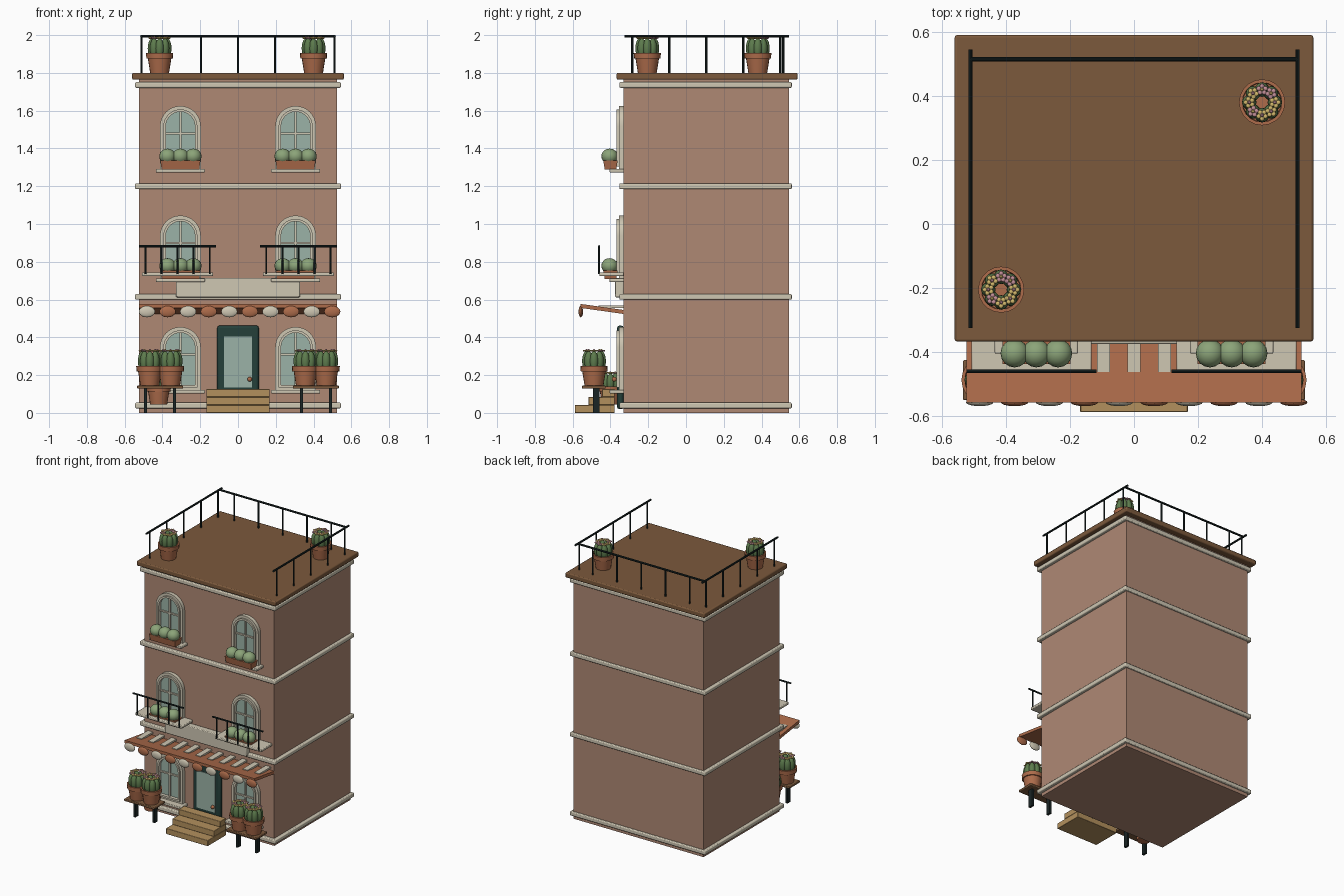
import bpy, bmesh
from math import sin, cos, pi, tau
from mathutils import Vector, Matrix

if "Cube" in bpy.data.objects:
    bpy.data.objects.remove(bpy.data.objects["Cube"])


def mat(name, r, g, b):
    m = bpy.data.materials.new(name)
    m.diffuse_color = (r, g, b, 1)
    m.use_nodes = True
    m.node_tree.nodes["Principled BSDF"].inputs["Base Color"].default_value = m.diffuse_color
    return m


BRICK = mat("brick", .43, .25, .175)
CREAM = mat("cream", .62, .57, .45)
BROWN = mat("brown", .20, .10, .045)
TERRA = mat("terracotta", .42, .15, .07)
BUSH = mat("bush", .26, .37, .19)
CACT = mat("cactus", .11, .20, .075)
GLASS = mat("glass", .33, .45, .39)
DOOR = mat("door_green", .018, .05, .042)
WOOD = mat("wood", .45, .28, .11)
IRON = mat("iron", .01, .018, .018)
PINK = mat("pink", .55, .28, .32)
YELLOW = mat("yellow", .65, .48, .15)


def finish(name, bm, material, bevel=0, smooth=True):
    bmesh.ops.recalc_face_normals(bm, faces=bm.faces[:])
    me = bpy.data.meshes.new(name)
    bm.to_mesh(me)
    bm.free()
    ob = bpy.data.objects.new(name, me)
    bpy.context.collection.objects.link(ob)
    me.materials.append(material)
    if bevel:
        mod = ob.modifiers.new("bevel", "BEVEL")
        mod.width, mod.segments = bevel, 2
    if smooth:
        bpy.ops.object.select_all(action='DESELECT')
        ob.select_set(True)
        bpy.context.view_layer.objects.active = ob
        bpy.ops.object.shade_smooth_by_angle()
    return ob


def add_box(bm, x0, x1, y0, y1, z0, z1):
    m = Matrix.Translation(((x0 + x1) / 2, (y0 + y1) / 2, (z0 + z1) / 2))
    return bmesh.ops.create_cube(bm, size=1, matrix=m @ Matrix.Diagonal((x1 - x0, y1 - y0, z1 - z0, 1)))["verts"]


def add_ball(bm, c, r, u=16, v=10):
    bmesh.ops.create_uvsphere(bm, u_segments=u, v_segments=v, radius=1,
                              matrix=Matrix.Translation(c) @ Matrix.Diagonal((*r, 1)))


def add_rod(bm, p, q, r):
    p, q = Vector(p), Vector(q)
    m = Matrix.Translation((p + q) / 2) @ (q - p).to_track_quat('Z', 'Y').to_matrix().to_4x4()
    bmesh.ops.create_cone(bm, cap_ends=True, segments=10, radius1=r, radius2=r, depth=(q - p).length, matrix=m)


def box(name, material, dims, bevel=0):
    bm = bmesh.new()
    add_box(bm, *dims)
    return finish(name, bm, material, bevel)


def arch(bm, cx, z0, spring, half, y):
    pts = [(cx - half, z0), (cx + half, z0)]
    pts += [(cx + half * cos(a * pi / 16), spring + half * sin(a * pi / 16)) for a in range(17)]
    return [bm.verts.new((x, y, z)) for x, z in pts]


def arch_ring(bm, cx, z0, spring, ro, ri, yf, yb):
    loops = [arch(bm, cx, z0, spring, ro, yb), arch(bm, cx, z0, spring, ro, yf),
             arch(bm, cx, z0 + ro - ri, spring, ri, yf), arch(bm, cx, z0 + ro - ri, spring, ri, yb)]
    n = len(loops[0])
    for a, b in zip(loops, loops[1:] + loops[:1]):
        for i in range(n):
            j = (i + 1) % n
            bm.faces.new((a[i], a[j], b[j], b[i]))
    bmesh.ops.remove_doubles(bm, verts=bm.verts[:], dist=1e-5)


# Building, bands and roof
box("building", BRICK, (-.523, .523, -.33, .545, 0, 1.77))
for n, z in (("base", .039), ("first", .614), ("second", 1.2), ("cornice", 1.736)):
    box(n + "_band", CREAM, (-.545, .545, -.353, .56, z - .015, z + .015), .006)
box("roof_slab", BROWN, (-.56, .56, -.367, .59, 1.764, 1.8), .007)

# Roof railing on three sides
bm = bmesh.new()
for x in (-.511, .511):
    add_rod(bm, (x, -.325, 1.994), (x, .545, 1.994), .007)
    for i in range(5):
        y = -.285 + .196 * i
        add_rod(bm, (x, y, 1.79), (x, y, 1.994), .006)
add_rod(bm, (-.511, .515, 1.994), (.511, .515, 1.994), .007)
for i in range(-2, 3):
    add_rod(bm, (.195 * i, .515, 1.79), (.195 * i, .515, 1.994), .006)
finish("roof_railing", bm, IRON)


# Arched windows, with planters on the upper floors
def window(cx, z, planter):
    s = z + .232
    bm = bmesh.new()
    arch_ring(bm, cx, z, s, .108, .086, -.356, -.325)
    arch_ring(bm, cx, z + .02, s, .09, .077, -.367, -.325)
    finish("window_frame", bm, CREAM)
    bm = bmesh.new()
    bm.faces.new(arch(bm, cx, z + .01, s, .085, -.343))
    finish("window_glass", bm, GLASS, smooth=False)
    bm = bmesh.new()
    add_box(bm, cx - .005, cx + .005, -.354, -.335, z + .02, s + .08)
    add_box(bm, cx - .08, cx + .08, -.354, -.335, z + .19, z + .2)
    finish("window_bars", bm, CREAM)
    box("window_sill", CREAM, (cx - .13, cx + .13, -.405, -.325, z - .012, z + .006), .004)
    if not planter:
        return
    bm = bmesh.new()
    for v in add_box(bm, cx - .106, cx + .106, -.438, -.362, z + .004, z + .05):
        if v.co.z < z + .02:
            v.co.x = cx + (v.co.x - cx) * .94
            v.co.y = -.4 + (v.co.y + .4) * .8
    finish("window_planter", bm, TERRA)
    bm = bmesh.new()
    for i in (-1, 0, 1):
        add_ball(bm, (cx + .068 * i, -.404, z + .073), (.044, .044, .041))
    finish("planter_bushes", bm, BUSH)


for side in (-1, 1):
    window(side * .305, .115, False)
    window(side * .305, .705, True)
    window(side * .305, 1.285, True)
    # Balcony
    cx = side * .32
    box("balcony_slab", CREAM, (cx - .188, cx + .188, -.458, -.33, .724, .744), .005)
    bm = bmesh.new()
    add_rod(bm, (cx - .203, -.46, .882), (cx + .203, -.46, .882), .006)
    for i in range(-2, 3):
        add_rod(bm, (cx + .085 * i, -.46, .735), (cx + .085 * i, -.46, .882), .005)
    finish("balcony_rail", bm, IRON)

# Blank sign board
box("sign_board", CREAM, (-.328, .328, -.375, -.33, .612, .714), .005)

# Awning with stripes and scallops
bm = bmesh.new()
for v in add_box(bm, -.523, .523, -.558, -.31, .53, .551):
    v.co.z += (-.31 - v.co.y) * .14 - .009
finish("awning", bm, TERRA)
bm = bmesh.new()
for i in range(-5, 6):
    add_box(bm, .095 * i - .02, .095 * i + .02, -.462, -.33, .555, .568)
finish("awning_stripes", bm, CREAM)
for k, m in enumerate((CREAM, TERRA)):
    bm = bmesh.new()
    for i in range(k, 10, 2):
        add_ball(bm, (-.482 + .109 * i, -.557, .536), (.043, .012, .03))
    finish("awning_scallops", bm, m)

# Door and steps
box("door", DOOR, (-.11, .11, -.365, -.33, .02, .462), .012)
box("door_glass", GLASS, (-.074, .074, -.369, -.35, .135, .405))
bm = bmesh.new()
add_ball(bm, (.062, -.38, .178), (.013,) * 3)
finish("door_knob", bm, TERRA)
for i in range(3):
    box("step", WOOD, (-.168, .168, -.588 + .072 * i, -.378, .042 * i, .042 * (i + 1)), .003)


# Potted flowering cactus
def cactus(x, y, z, s=1.0):
    prof = [(0, 0), (.05, 0), (.062, .075), (.07, .075), (.072, .105), (.062, .105), (.06, .095), (0, .095)]
    bm = bmesh.new()
    rings = [[bm.verts.new((x + s * r * cos(tau * i / 20), y + s * r * sin(tau * i / 20), z + s * h))
              for i in range(20)] for r, h in prof]
    for a, b in zip(rings, rings[1:]):
        for i in range(20):
            bm.faces.new((a[i], a[i - 1], b[i - 1], b[i]))
    bmesh.ops.remove_doubles(bm, verts=bm.verts[:], dist=1e-5)
    finish("pot", bm, TERRA)
    bm = bmesh.new()
    petals = {PINK: bmesh.new(), YELLOW: bmesh.new()}
    for i in range(8):
        a = tau * i / 8
        c, d = cos(a) * s, sin(a) * s
        add_ball(bm, (x + .04 * c, y + .04 * d, z + .13 * s), (.023 * s, .023 * s, .053 * s), 12, 10)
        fx, fy, fz = x + .04 * c, y + .04 * d, z + .185 * s
        own, other = (PINK, YELLOW) if i in (1, 2, 5) else (YELLOW, PINK)
        for k in range(5):
            p = tau * k / 5 + a
            add_ball(petals[own], (fx + .011 * s * cos(p), fy + .011 * s * sin(p), fz),
                     (.008 * s, .008 * s, .005 * s), 8, 6)
        add_ball(petals[other], (fx, fy, fz + .003 * s), (.006 * s,) * 3, 8, 6)
    finish("cactus_ribs", bm, CACT)
    for m, b in petals.items():
        finish("cactus_flowers", b, m)


cactus(.4, .38, 1.8)
cactus(-.415, -.205, 1.8)
cactus(-.42, -.40, .045, .9)

# Plant tables beside the door
for side in (-1, 1):
    cx = side * .412
    box("plant_table", BROWN, (cx - .122, cx + .122, -.55, -.425, .128, .144), .004)
    bm = bmesh.new()
    for lx in (-.077, .077):
        add_box(bm, cx + lx - .008, cx + lx + .008, -.492, -.458, 0, .13)
    finish("table_legs", bm, IRON)
    for px in (-.055, .055):
        cactus(cx + px, -.487, .144)
